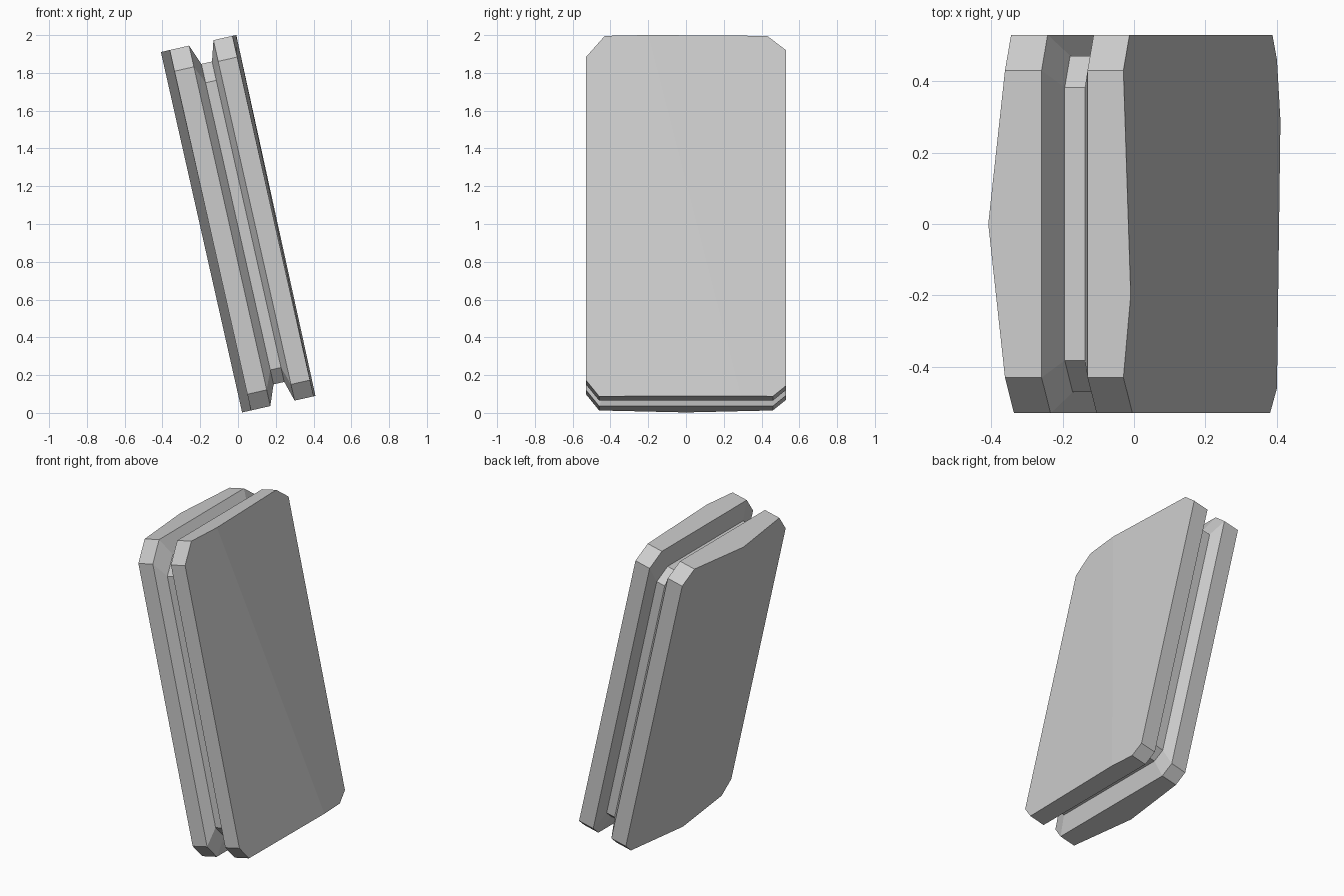
import bpy, bmesh, math

if "Cube" in bpy.data.objects:
    bpy.data.objects.remove(bpy.data.objects["Cube"], do_unlink=True)

TILT = math.radians(-12.7)
CORE_SCALE = 0.889

grey = bpy.data.materials.new("light_grey")
grey.use_nodes = True
colour = (0.6, 0.6, 0.6, 1)
grey.diffuse_color = colour
grey.node_tree.nodes["Principled BSDF"].inputs["Base Color"].default_value = colour


def outline(top_y, bottom_y):
    """Clipped-corner slab outline (y, height), with a ridge point on both ends."""
    return [(-0.53, 0.863), (-0.43, 0.978), (top_y, 0.978), (0.43, 0.978), (0.53, 0.9),
            (0.53, -0.92), (0.46, -0.978), (bottom_y, -0.978), (-0.46, -0.978), (-0.53, -0.89)]


TOP, BOTTOM = 2, 7   # ridge points in the outline


def slab(name, sections, ridge_y=(0, 0), ridge_end=None, ridge_depth=(0, 0)):
    """Loft outlines along the thickness; one end may be folded along a ridge."""
    bm = bmesh.new()
    points = outline(*ridge_y)
    rings = [[bm.verts.new((t, y * k, h * k)) for y, h in points] for t, k in sections]
    if ridge_end is not None:
        for i, depth in zip((TOP, BOTTOM), ridge_depth):
            rings[ridge_end][i].co.x = depth
    n = len(points)
    for a, b in zip(rings, rings[1:]):
        for i in range(n):
            j = (i + 1) % n
            bm.faces.new((a[i], a[j], b[j], b[i]))
    # each end is two halves meeting on the ridge
    for ring in (rings[0], rings[-1]):
        bm.faces.new(ring[TOP:BOTTOM + 1])
        bm.faces.new(ring[BOTTOM:] + ring[:TOP + 1])
    bmesh.ops.recalc_face_normals(bm, faces=bm.faces)
    mesh = bpy.data.meshes.new(name)
    bm.to_mesh(mesh)
    bm.free()
    mesh.materials.append(grey)
    obj = bpy.data.objects.new(name, mesh)
    obj.location = (0, 0, 1)
    obj.rotation_euler = (0, TILT, 0)
    bpy.context.collection.objects.link(obj)
    return obj


# Folded plate, tapering inwards to the core
slab("right_plate", [(-0.15, 1), (-0.045, 1), (-0.003, CORE_SCALE)],
     ridge_end=0, ridge_depth=(-0.198, -0.198))

# Recessed core between the plates
slab("core", [(-0.003, CORE_SCALE), (0.055, CORE_SCALE)])

# Plate with a slight diagonal ridge
slab("left_plate", [(0.055, CORE_SCALE), (0.087, 1), (0.19, 1)],
     ridge_y=(-0.2, 0.29), ridge_end=-1, ridge_depth=(0.211, 0.2))
